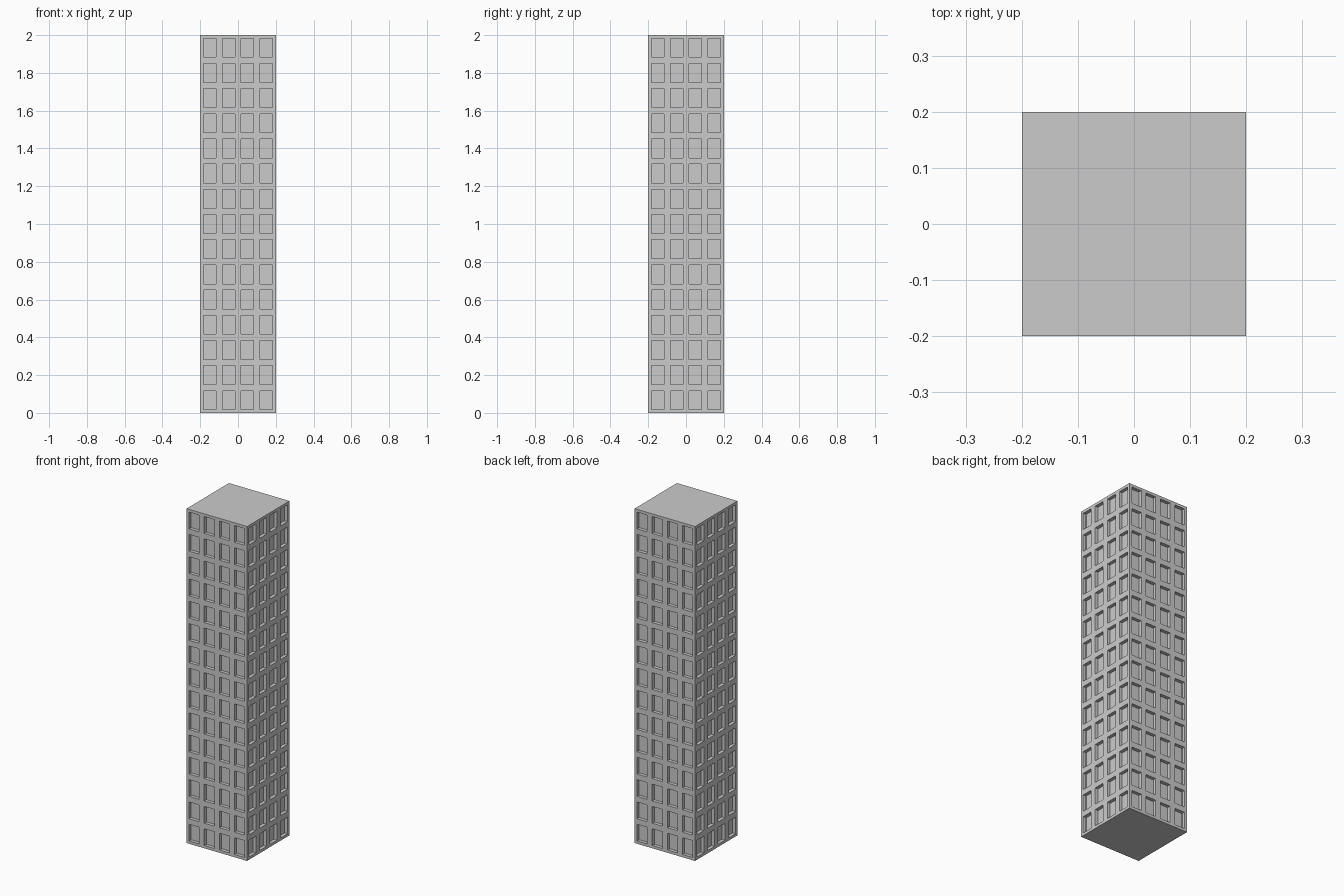
import bpy, bmesh
from mathutils import Vector

if "Cube" in bpy.data.objects:
    bpy.data.objects.remove(bpy.data.objects["Cube"])

W, H = 0.4, 2.0            # tower width and height
COLS, FLOORS = 4, 15       # windows per side, storeys
MARGIN, DEPTH = 0.0167, 0.02

bm = bmesh.new()

# Solid block standing on the ground
bmesh.ops.create_cube(bm, size=1.0)
for v in bm.verts:
    v.co = Vector((v.co.x * W, v.co.y * W, (v.co.z + 0.5) * H))


def slice_at(co, normal):
    bmesh.ops.bisect_plane(bm, geom=bm.verts[:] + bm.edges[:] + bm.faces[:],
                           dist=1e-6, plane_co=co, plane_no=normal)


# Slice the walls into one bay per window
for i in range(1, COLS):
    p = -W / 2 + W * i / COLS
    slice_at((p, 0, 0), (1, 0, 0))
    slice_at((0, p, 0), (0, 1, 0))
for i in range(1, FLOORS):
    slice_at((0, 0, H * i / FLOORS), (0, 0, 1))

# Recessed windows on all four sides
bm.normal_update()
bays = [f for f in bm.faces if abs(f.normal.z) < 0.5]
bmesh.ops.inset_individual(bm, faces=bays, thickness=MARGIN, use_even_offset=True)
normals = [f.normal.copy() for f in bays]
panes = bmesh.ops.extrude_discrete_faces(bm, faces=bays)["faces"]
for f in panes:
    f.normal_update()
    bmesh.ops.translate(bm, verts=f.verts[:], vec=-f.normal * DEPTH)

bm.normal_update()
mesh = bpy.data.meshes.new("tower_block")
bm.to_mesh(mesh)
bm.free()
tower = bpy.data.objects.new("tower_block", mesh)
bpy.context.collection.objects.link(tower)
